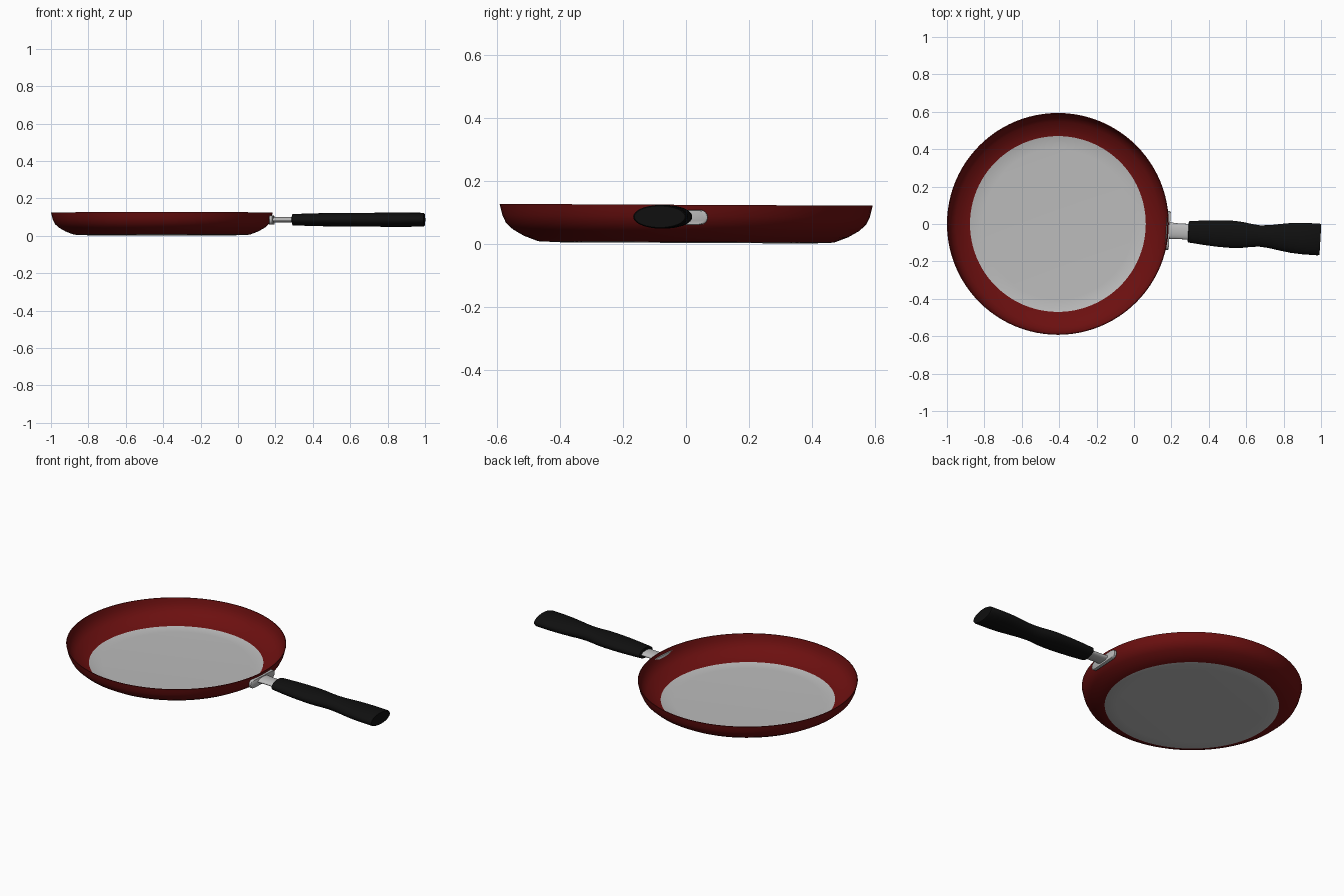
import bpy, bmesh
from math import sin, cos, pi, radians
from mathutils import Matrix

cube = bpy.data.objects.get("Cube")
if cube:
    bpy.data.objects.remove(cube, do_unlink=True)

PAN_X = -0.407
TILT = radians(-0.28)
SWING = radians(-3.4)
AXIS_Z = 0.086


def material(name, color):
    m = bpy.data.materials.new(name)
    m.use_nodes = True
    m.diffuse_color = (*color, 1)
    m.node_tree.nodes["Principled BSDF"].inputs["Base Color"].default_value = (*color, 1)
    return m


RED = material("red enamel", (0.15, 0.005, 0.005))
STEEL = material("bare steel", (0.5, 0.5, 0.5))
BLACK = material("black grip", (0.005, 0.005, 0.005))


def finish(name, bm, mats, matrix, angle=35):
    bmesh.ops.recalc_face_normals(bm, faces=bm.faces)
    mesh = bpy.data.meshes.new(name)
    bm.to_mesh(mesh)
    bm.free()
    mesh.transform(matrix)
    for m in mats:
        mesh.materials.append(m)
    ob = bpy.data.objects.new(name, mesh)
    bpy.context.collection.objects.link(ob)
    bpy.ops.object.select_all(action='DESELECT')
    ob.select_set(True)
    bpy.context.view_layer.objects.active = ob
    bpy.ops.object.shade_smooth_by_angle(angle=radians(angle))
    return ob


def loft(rings):
    """Closed solid through rings of points."""
    bm = bmesh.new()
    loops = [[bm.verts.new(p) for p in ring] for ring in rings]
    n = len(loops[0])
    for a, b in zip(loops, loops[1:]):
        for i in range(n):
            j = (i + 1) % n
            bm.faces.new((a[i], a[j], b[j], b[i]))
    bm.faces.new(loops[0])
    bm.faces.new(loops[-1])
    return bm


def oval(x, half_y, half_z, n=32):
    return [(x, half_y * cos(2 * pi * i / n), half_z * sin(2 * pi * i / n)) for i in range(n)]


def circle(r, z, n=96):
    return [(r * cos(2 * pi * i / n), r * sin(2 * pi * i / n), z) for i in range(n)]


# Pan body: outer skin up to the rim, then back down the inside
outer = [(0.40, 0), (0.47, 0.003), (0.515, 0.020), (0.55, 0.040),
         (0.572, 0.060), (0.584, 0.085), (0.589, 0.105), (0.593, 0.121)]
WALL = 0.004
inner = [(r - WALL * (r > 0.48), z + WALL * (z < 0.1)) for r, z in reversed(outer)]
bm = loft([circle(r, z) for r, z in outer + inner])
for f in bm.faces:
    # Steel disc inside and underneath, enamel on the wall
    centre = f.calc_center_median()
    f.material_index = 1 if centre.xy.length < 0.468 else 0
pan_place = Matrix.Translation((PAN_X, 0, 0.003)) @ Matrix.Rotation(TILT, 4, 'X')
finish("pan_body", bm, [RED, STEEL], pan_place, 50)

# Handle parts share an axis that swings slightly toward the front
handle_place = Matrix.Translation((PAN_X, 0, AXIS_Z)) @ Matrix.Rotation(SWING, 4, 'Z')

# Mounting plate: straight capsule passing through the curved wall
HALF, R = 0.104, 0.024
outline = []
for side in (1, -1):
    for k in range(9):
        a = -pi / 2 + pi * k / 8
        outline.append((side * (HALF - R + R * cos(a)), side * R * sin(a)))
rings = [[(x, y * s, z * s - 0.002) for y, z in outline]
         for x, s in ((0.579, 0.93), (0.582, 1), (0.595, 1), (0.599, 0.93))]
finish("mounting_plate", loft(rings), [STEEL], handle_place)

# Neck
rings = [oval(x, y, z) for x, y, z in
         ((0.59, 0.046, 0.016), (0.63, 0.042, 0.015), (0.72, 0.042, 0.015))]
finish("handle_neck", loft(rings), [STEEL], handle_place)

# Contoured grip
grip = [(0.698, 0.052, 0.026), (0.701, 0.057, 0.030), (0.78, 0.065, 0.033),
        (0.86, 0.071, 0.035), (0.94, 0.073, 0.036), (0.99, 0.069, 0.037),
        (1.04, 0.061, 0.037), (1.08, 0.057, 0.037), (1.13, 0.061, 0.037),
        (1.19, 0.071, 0.038), (1.25, 0.080, 0.038), (1.31, 0.084, 0.038),
        (1.398, 0.085, 0.037), (1.406, 0.081, 0.034)]
finish("handle_grip", loft([oval(*g) for g in grip]), [BLACK], handle_place)
